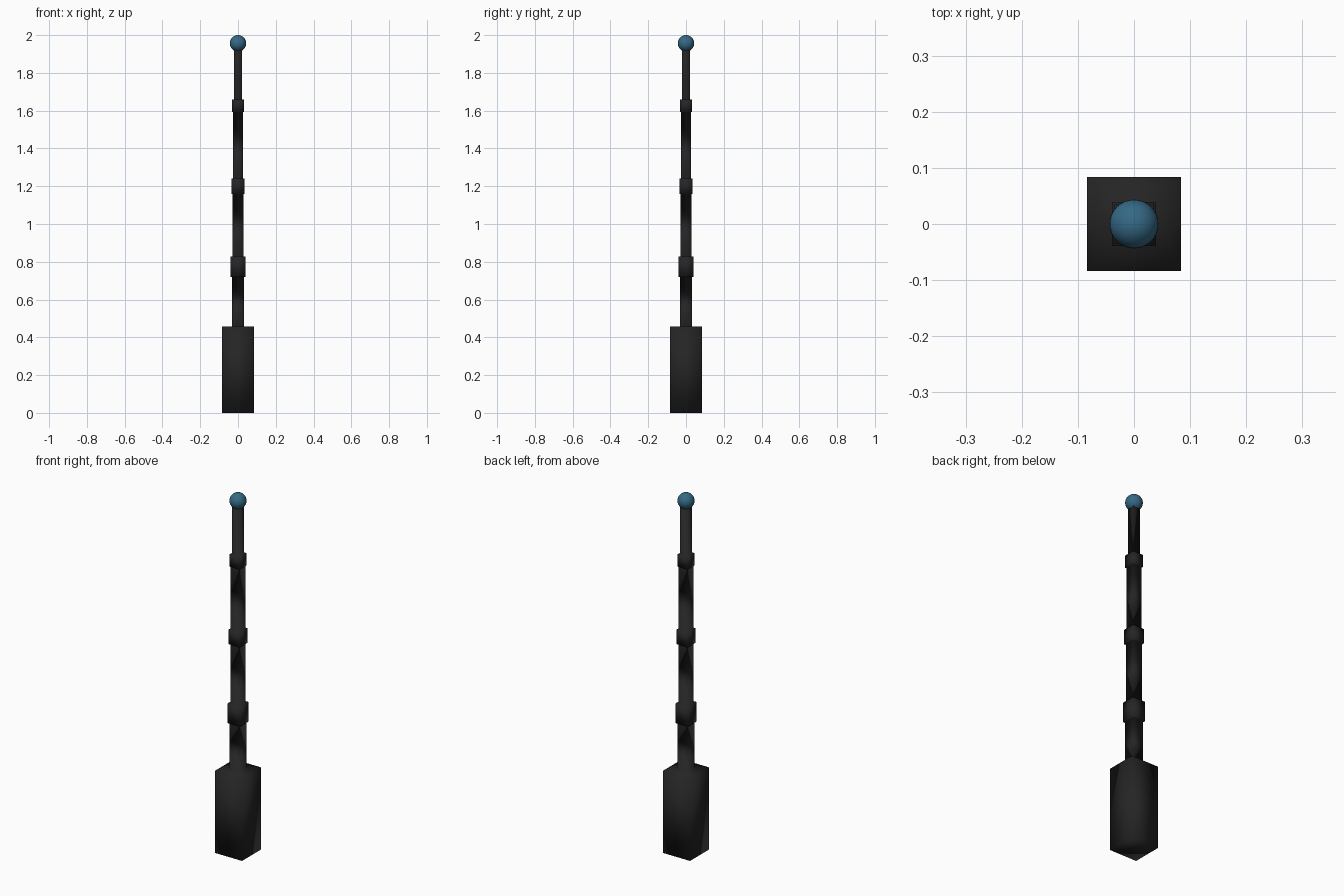
import bpy, bmesh

if "Cube" in bpy.data.objects:
    bpy.data.objects.remove(bpy.data.objects["Cube"])


def material(name, color):
    m = bpy.data.materials.new(name)
    m.diffuse_color = (*color, 1)
    m.use_nodes = True
    m.node_tree.nodes["Principled BSDF"].inputs["Base Color"].default_value = m.diffuse_color
    return m


def add_object(name, bm, mat):
    bmesh.ops.recalc_face_normals(bm, faces=bm.faces)
    for f in bm.faces:
        f.smooth = True
    mesh = bpy.data.meshes.new(name)
    bm.to_mesh(mesh)
    bm.free()
    mesh.materials.append(mat)
    ob = bpy.data.objects.new(name, mesh)
    bpy.context.collection.objects.link(ob)
    return ob


black = material("black plastic", (0.018, 0.018, 0.018))
blue = material("dull blue", (0.035, 0.14, 0.235))

# Square profile: (half width, height) for handle, tubes and collars
profile = [(0.084, 0), (0.084, 0.458),
           (0.031, 0.458), (0.031, 0.72),
           (0.039, 0.72), (0.039, 0.828),
           (0.028, 0.828), (0.028, 1.16),
           (0.035, 1.16), (0.035, 1.24),
           (0.0265, 1.24), (0.0265, 1.592),
           (0.031, 1.592), (0.031, 1.66),
           (0.021, 1.66), (0.021, 1.94)]

# Handle and telescoping rod as one smooth-shaded body
bm = bmesh.new()
rings = [[bm.verts.new((sx * w, sy * w, z))
          for sx, sy in ((-1, -1), (1, -1), (1, 1), (-1, 1))]
         for w, z in profile]
for a, b in zip(rings, rings[1:]):
    for i in range(4):
        j = (i + 1) % 4
        bm.faces.new((a[i], a[j], b[j], b[i]))
bm.faces.new(rings[0][::-1])
bm.faces.new(rings[-1])
add_object("handle_and_rod", bm, black)

# Ball tip
bm = bmesh.new()
bmesh.ops.create_uvsphere(bm, u_segments=32, v_segments=16, radius=0.0435)
ball = add_object("ball_tip", bm, blue)
ball.location.z = 2 - 0.0435
